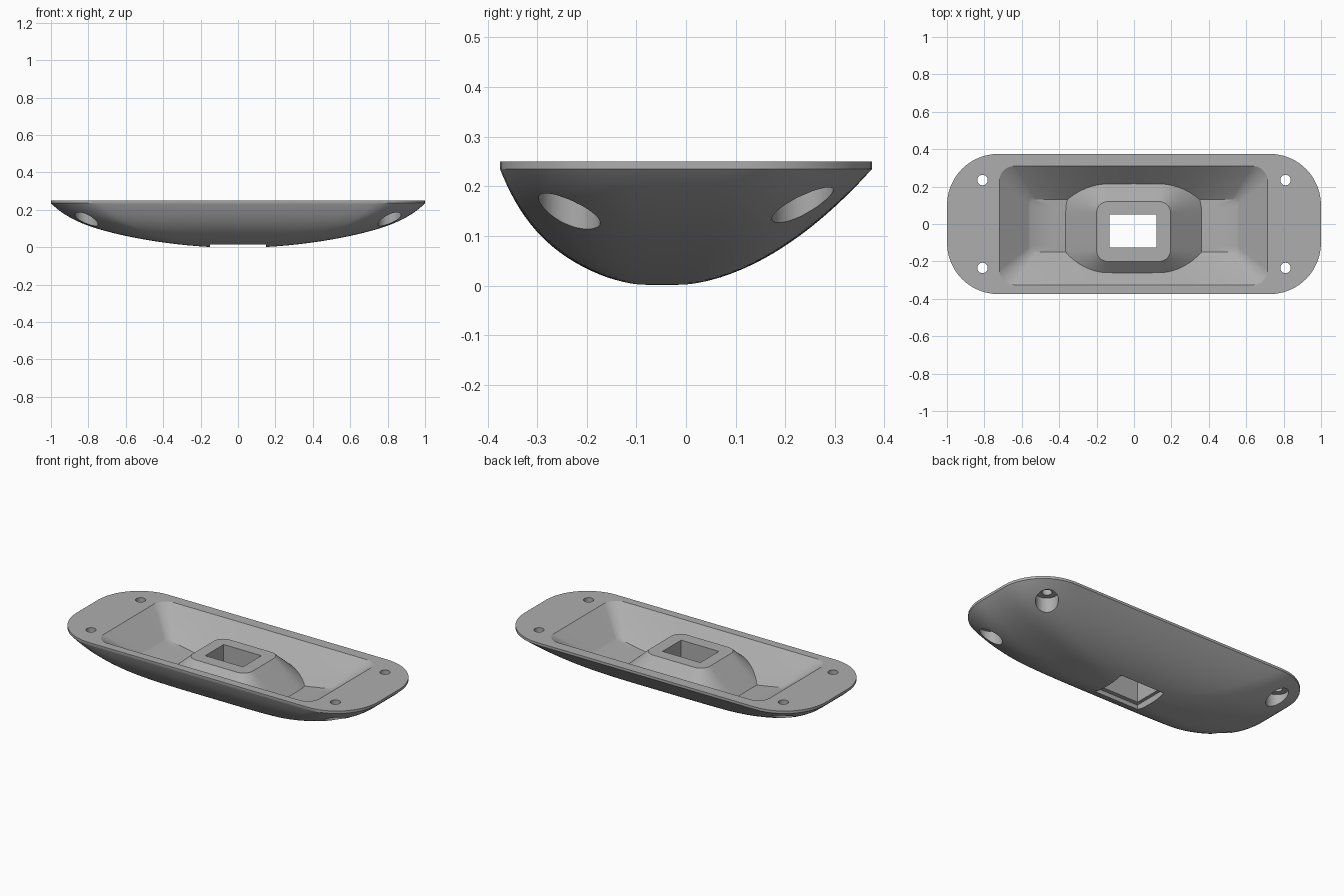
import bpy, bmesh, math
from mathutils import Vector

if "Cube" in bpy.data.objects:
    bpy.data.objects.remove(bpy.data.objects["Cube"])

grey = bpy.data.materials.new("mid_grey")
grey.diffuse_color = (0.42, 0.42, 0.42, 1)
grey.use_nodes = True
grey.node_tree.nodes["Principled BSDF"].inputs["Base Color"].default_value = grey.diffuse_color


def outline(x0, x1, y0, y1, r, n=12, m=14):
    """Rounded rectangle, counter-clockwise, with m steps on long sides."""
    corners = [(x1 - r, y0 + r, -90), (x1 - r, y1 - r, 0),
               (x0 + r, y1 - r, 90), (x0 + r, y0 + r, 180)]
    pts = []
    for i, (cx, cy, a0) in enumerate(corners):
        arc = [Vector((cx + r * math.cos(math.radians(a0 + 90 * k / n)),
                       cy + r * math.sin(math.radians(a0 + 90 * k / n)))) for k in range(n + 1)]
        pts += arc
        nx, ny, na = corners[(i + 1) % 4]
        start = Vector((nx + r * math.cos(math.radians(na)), ny + r * math.sin(math.radians(na))))
        steps = m if i % 2 else 5
        pts += [arc[-1].lerp(start, k / steps) for k in range(1, steps)]
    return pts


def loft(name, rings, tip=None):
    """Closed solid from a stack of rings; the end is a flat cap or a tip."""
    bm = bmesh.new()
    loops = [[bm.verts.new(p) for p in ring] for ring in rings]
    n = len(loops[0])
    bm.faces.new(loops[0])
    for a, b in zip(loops, loops[1:]):
        for i in range(n):
            j = (i + 1) % n
            bm.faces.new((a[i], a[j], b[j], b[i]))
    if tip:
        t = bm.verts.new(tip)
        for i in range(n):
            bm.faces.new((loops[-1][i], loops[-1][(i + 1) % n], t))
    else:
        bm.faces.new(loops[-1])
    bmesh.ops.recalc_face_normals(bm, faces=bm.faces)
    mesh = bpy.data.meshes.new(name)
    bm.to_mesh(mesh)
    bm.free()
    ob = bpy.data.objects.new(name, mesh)
    bpy.context.collection.objects.link(ob)
    mesh.materials.append(grey)
    return ob


def prism(name, pts, z0, z1):
    return loft(name, [[(p[0], p[1], z) for p in pts] for z in (z0, z1)])


def box(name, x0, x1, y0, y1, z0, z1):
    return prism(name, [(x0, y0), (x1, y0), (x1, y1), (x0, y1)], z0, z1)


def cylinder(name, x, y, r, z0, z1):
    n = 40
    return prism(name, [(x + r * math.cos(math.tau * k / n), y + r * math.sin(math.tau * k / n))
                        for k in range(n)], z0, z1)


def cut(target, tool):
    mod = target.modifiers.new("cut", 'BOOLEAN')
    mod.operation = 'DIFFERENCE'
    mod.solver = 'EXACT'
    mod.object = tool
    bpy.context.view_layer.objects.active = target
    bpy.ops.object.modifier_apply(modifier=mod.name)
    bpy.data.objects.remove(tool)


# domed underside height
LIP, TOP, CY = 0.235, 0.25, -0.05


def dome(x, y):
    a = 0.17 * x * x + 0.065 * abs(x) ** 10
    if y < CY:
        t = (CY - y) / 0.325
        b = 0.165 * t * t + 0.07 * t ** 7
    else:
        b = LIP * ((y - CY) / 0.425) ** 2
    return (a ** 2.5 + b ** 2.5) ** 0.4


# body: straight lip, then the dome in shrinking rings
rim = outline(-1, 1, -0.375, 0.375, 0.275)
rings = [[(p.x, p.y, TOP) for p in rim]]
S = 28
for k in range(S, 0, -1):
    s = math.sin(math.pi / 2 * k / S)
    ring = []
    for p in rim:
        q = Vector((0, CY)).lerp(p, s)
        z = dome(q.x, q.y) + (LIP - dome(p.x, p.y)) * s ** 5
        ring.append((q.x, q.y, z - 0.003 * (1 - s)))
    rings.append(ring)
body = loft("tray_body", rings, (0, CY, -0.003))

# cavity with sloped walls and a gently curved floor
opening = outline(-0.72, 0.715, -0.325, 0.31, 0.08)
floor = outline(-0.555, 0.55, -0.15, 0.13, 0.03)


def floor_z(x):
    return 0.06 + 0.2 * x * x


rings = [[(*p.lerp(q, t), TOP + (floor_z(q.x) - TOP) * t) for p, q in zip(opening, floor)]
         for t in (-0.2, 0, 0.25, 0.5, 0.75, 0.93, 1)]
for s in (0.8, 0.6, 0.4, 0.2):
    rings.append([(p.x * s, CY + (p.y - CY) * s, floor_z(p.x * s)) for p in floor])
cavity = loft("cavity_cutter", rings, (0, CY, floor_z(0)))

# flared boss left standing in the cavity
rings = []
for z in (0.235, 0.18, 0.12, 0.06, -0.05):
    d = 1.12 * (0.235 - z)
    rings.append([(p.x, p.y, z) for p in outline(-0.2 - d, 0.195 + d, -0.2 - d, 0.12 + d, 0.06 + d)])
cut(cavity, loft("boss", rings))
cut(body, cavity)

# square through hole with a shallow pocket underneath
cut(body, box("square_hole", -0.13, 0.12, -0.125, 0.05, -0.2, 0.4))
cut(body, box("bottom_pocket", -0.15, 0.15, -0.15, 0.07, -0.2, 0.04))

# four screw holes with counterbores from below
for sx in (-1, 1):
    for sy in (-1, 1):
        cut(body, cylinder("screw_hole", sx * 0.81, sy * 0.235, 0.028, -0.2, 0.4))
        cut(body, cylinder("counterbore", sx * 0.81, sy * 0.235, 0.062, -0.2, 0.215))

# smooth the curved faces, keep edges sharp
bpy.ops.object.select_all(action='DESELECT')
body.select_set(True)
bpy.context.view_layer.objects.active = body
bpy.ops.object.shade_smooth_by_angle(angle=math.radians(28))
